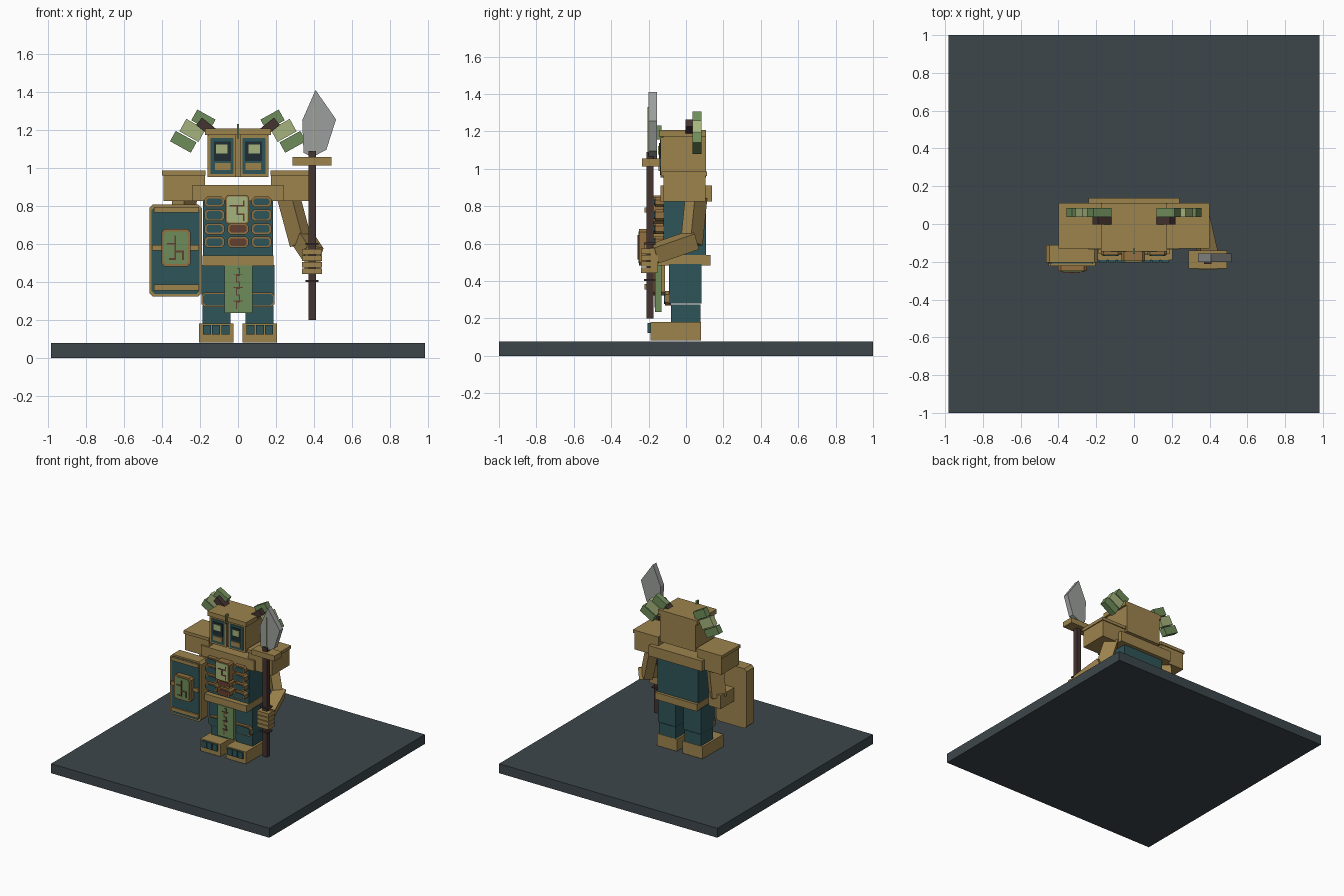
import bpy, bmesh, math
from mathutils import Vector

if "Cube" in bpy.data.objects:
    bpy.data.objects.remove(bpy.data.objects["Cube"])


def material(name, r, g, b):
    m = bpy.data.materials.new(name)
    m.diffuse_color = (r, g, b, 1)
    m.use_nodes = True
    m.node_tree.nodes["Principled BSDF"].inputs["Base Color"].default_value = m.diffuse_color
    return m


GOLD = material("gold", 0.34, 0.23, 0.076)
TRIM = material("bronze trim", 0.29, 0.165, 0.052)
TEAL = material("teal", 0.028, 0.09, 0.098)
GREEN = material("green", 0.156, 0.262, 0.102)
PALE = material("pale green", 0.376, 0.456, 0.205)
WOOD = material("dark wood", 0.06, 0.034, 0.03)
RUST = material("rust brown", 0.13, 0.05, 0.03)
STEEL = material("steel", 0.33, 0.345, 0.335)
SLATE = material("slate", 0.046, 0.062, 0.07)
DARK = material("dark eye", 0.014, 0.026, 0.032)


def finish(bm, name, mat):
    bmesh.ops.recalc_face_normals(bm, faces=bm.faces)
    me = bpy.data.meshes.new(name)
    bm.to_mesh(me)
    bm.free()
    me.materials.append(mat)
    ob = bpy.data.objects.new(name, me)
    bpy.context.collection.objects.link(ob)
    return ob


def box(name, x0, x1, y0, y1, z0, z1, mat):
    bm = bmesh.new()
    bmesh.ops.create_cube(bm, size=1)
    for v in bm.verts:
        v.co = ((x0 + x1) / 2 + v.co.x * (x1 - x0), (y0 + y1) / 2 + v.co.y * (y1 - y0),
                (z0 + z1) / 2 + v.co.z * (z1 - z0))
    return finish(bm, name, mat)


def prism(name, pts, y0, y1, mat):
    """Outline in x and z, extruded from y0 to y1."""
    bm = bmesh.new()
    f = bm.faces.new([bm.verts.new((x, y0, z)) for x, z in pts])
    ext = bmesh.ops.extrude_face_region(bm, geom=[f])
    for v in ext["geom"]:
        if isinstance(v, bmesh.types.BMVert):
            v.co.y = y1
    return finish(bm, name, mat)


def plate(name, x0, x1, z0, z1, y0, y1, c, mat):
    """Upright slab with cut corners of size c."""
    pts = [(x0 + c, z0), (x1 - c, z0), (x1, z0 + c), (x1, z1 - c),
           (x1 - c, z1), (x0 + c, z1), (x0, z1 - c), (x0, z0 + c)]
    return prism(name, pts, y0, y1, mat)


def framed(name, x0, x1, z0, z1, y0, y1, c, b, inner, outer=TRIM):
    """Slab whose front carries a thin coloured field inside a rim of width b."""
    plate(name + "_rim", x0, x1, z0, z1, y0, y1, c, outer)
    plate(name + "_field", x0 + b, x1 - b, z0 + b, z1 - b, y1 + 0.002, y1 - 0.005, c * 0.8, inner)


def limb(name, a, b, w, d, mat):
    """Square bar from point a to point b."""
    a, b = Vector(a), Vector(b)
    ob = box(name, -w / 2, w / 2, -d / 2, d / 2, -(b - a).length / 2, (b - a).length / 2, mat)
    ob.rotation_mode = 'QUATERNION'
    ob.rotation_quaternion = Vector((0, 0, 1)).rotation_difference(b - a)
    ob.location = (a + b) / 2
    return ob


def crack(name, pts, y, w, mat):
    """Thin flat line through points in x and z."""
    for (xa, za), (xb, zb) in zip(pts, pts[1:]):
        box(name, min(xa, xb) - w / 2, max(xa, xb) + w / 2, y - 0.004, y + 0.002,
            min(za, zb) - w / 2, max(za, zb) + w / 2, mat)


# Ground slab
box("base", -0.983, 0.983, -1, 1, 0, 0.077, SLATE)

# Paired parts
for s, side in ((-1, "left"), (1, "right")):
    def sbox(name, a, b, y0, y1, z0, z1, mat):
        return box(f"{side}_{name}", min(s * a, s * b), max(s * a, s * b), y0, y1, z0, z1, mat)

    def sframed(name, a, b, *rest):
        framed(f"{side}_{name}", min(s * a, s * b), max(s * a, s * b), *rest)

    # Feet and legs
    sbox("foot", 0.025, 0.205, -0.19, 0.08, 0.082, 0.18, GOLD)
    for i in range(3):
        a = 0.046 + i * 0.048
        sbox("toe", a, a + 0.042, -0.205, -0.18, 0.122, 0.174, TEAL)
    sbox("shin", 0.04, 0.188, -0.08, 0.078, 0.18, 0.275, TEAL)
    sbox("thigh", 0.035, 0.193, -0.09, 0.082, 0.28, 0.49, TEAL)
    sframed("knee_guard", 0.035, 0.193, 0.268, 0.345, -0.08, -0.112, 0.018, 0.008, TEAL)

    # Shoulders
    sbox("shoulder", 0.175, 0.392, -0.12, 0.105, 0.825, 0.962, GOLD)
    sbox("shoulder_cap", 0.17, 0.4, -0.13, 0.112, 0.96, 0.985, GOLD)

    # Rib plates
    for i, (z0, z1) in enumerate(((0.795, 0.848), (0.72, 0.782), (0.65, 0.708), (0.58, 0.638))):
        sframed("rib_plate", 0.072, 0.176, z0, z1, -0.11, -0.165, 0.014, 0.009, TEAL)

    # Eye panels
    sframed("eye_panel", 0.01, 0.16, 0.952, 1.172, -0.11, -0.135, 0.004, 0.015, TEAL, GOLD)
    sbox("eye_socket", 0.038, 0.127, -0.145, -0.138, 1.035, 1.138, DARK)
    sbox("eye", 0.055, 0.115, -0.149, -0.143, 1.075, 1.122, PALE)
    sbox("cheek_bar", 0.04, 0.122, -0.147, -0.138, 0.988, 1.025, GOLD)

    # Horns
    limb(f"{side}_horn_root", (s * 0.13, 0.03, 1.185), (s * 0.205, 0.03, 1.245), 0.05, 0.065, WOOD)
    for part, x, z, w, h, mat in (("upper", 0.182, 1.252, 0.11, 0.065, GREEN),
                                  ("middle", 0.24, 1.197, 0.115, 0.075, PALE),
                                  ("tip", 0.288, 1.137, 0.125, 0.062, GREEN)):
        ob = box(f"{side}_horn_{part}", -w / 2, w / 2, -0.024, 0.024, -h / 2, h / 2, mat)
        ob.rotation_euler.y = -s * math.radians(29)
        ob.location = (s * x, 0.06, z)

# Torso, yoke and belt
box("torso", -0.183, 0.183, -0.12, 0.108, 0.53, 0.83, TEAL)
box("yoke", -0.24, 0.24, -0.135, 0.138, 0.825, 0.91, GOLD)
box("belt", -0.188, 0.188, -0.16, 0.13, 0.483, 0.54, GOLD)

# Chest emblem and belly plates
framed("chest_emblem", -0.066, 0.058, 0.705, 0.857, -0.11, -0.195, 0.012, 0.008, PALE)
crack("chest_emblem_line", [(-0.04, 0.80), (-0.005, 0.80), (-0.005, 0.755), (0.03, 0.755), (0.03, 0.725)],
      -0.2, 0.008, RUST)
crack("chest_emblem_line", [(-0.005, 0.8), (0.03, 0.8), (0.03, 0.825)], -0.2, 0.008, RUST)
for z0 in (0.65, 0.58):
    framed("belly_plate", -0.055, 0.055, z0, z0 + 0.058, -0.11, -0.185, 0.014, 0.009, RUST)

# Loincloth with a jagged line
box("loincloth", -0.07, 0.076, -0.165, -0.132, 0.235, 0.487, GREEN)
zig = [(0.0, 0.47)]
for i in range(6):
    zig += [(0.008 * (-1) ** i, zig[-1][1]), (0.008 * (-1) ** i, zig[-1][1] - 0.035)]
crack("loincloth_line", zig, -0.165, 0.006, RUST)
for z in (0.44, 0.37, 0.30):
    crack("loincloth_branch", [(-0.022, z), (0.024, z)], -0.165, 0.005, RUST)

# Head
box("head", -0.16, 0.16, -0.12, 0.108, 0.952, 1.18, GOLD)
box("head_cap", -0.175, 0.175, -0.145, 0.108, 1.172, 1.208, GOLD)
box("crest", -0.006, 0.006, -0.16, -0.13, 1.155, 1.232, GREEN)

# Shield
framed("shield", -0.467, -0.19, 0.322, 0.808, -0.112, -0.205, 0.02, 0.013, TEAL, GOLD)
box("shield_top_bar", -0.443, -0.205, -0.222, -0.2, 0.765, 0.793, GOLD)
box("shield_bottom_bar", -0.443, -0.205, -0.222, -0.2, 0.355, 0.385, GOLD)
box("shield_middle_bar", -0.452, -0.205, -0.222, -0.2, 0.565, 0.594, GOLD)
framed("shield_emblem", -0.402, -0.25, 0.482, 0.677, -0.2, -0.25, 0.016, 0.013, GREEN)
crack("shield_emblem_line", [(-0.37, 0.60), (-0.33, 0.60), (-0.33, 0.56), (-0.29, 0.56), (-0.29, 0.52)],
      -0.255, 0.009, RUST)
crack("shield_emblem_line", [(-0.33, 0.6), (-0.33, 0.64)], -0.255, 0.009, RUST)
crack("shield_emblem_line", [(-0.36, 0.52), (-0.33, 0.52), (-0.33, 0.56)], -0.255, 0.009, RUST)

# Shield arm
limb("left_upper_arm", (-0.28, 0.03, 0.85), (-0.3, 0.02, 0.6), 0.11, 0.08, GOLD)
box("left_forearm", -0.355, -0.245, -0.12, 0.06, 0.52, 0.63, GOLD)

# Spear arm
limb("right_upper_arm", (0.265, 0.055, 0.85), (0.332, 0.03, 0.6), 0.1, 0.07, GOLD)
limb("right_forearm", (0.345, 0.045, 0.62), (0.395, -0.17, 0.545), 0.09, 0.09, GOLD)
box("right_palm", 0.35, 0.435, -0.19, -0.15, 0.445, 0.575, GOLD)
for i in range(4):
    z = 0.442 + i * 0.034
    box("right_finger", 0.338, 0.443, -0.24, -0.165, z, z + 0.029, GOLD)

# Spear
box("spear_shaft", 0.37, 0.41, -0.212, -0.174, 0.198, 1.09, WOOD)
for z in (0.4, 0.595):
    box("spear_band", 0.355, 0.425, -0.225, -0.162, z, z + 0.01, WOOD)
box("spear_guard", 0.288, 0.493, -0.235, -0.14, 1.012, 1.056, GOLD)
prism("spear_blade", [(0.408, 1.41), (0.516, 1.255), (0.465, 1.095), (0.39, 1.056), (0.345, 1.08),
                      (0.338, 1.25)], -0.2, -0.156, STEEL)
box("blade_ridge", 0.395, 0.403, -0.207, -0.198, 1.09, 1.33, PALE)
